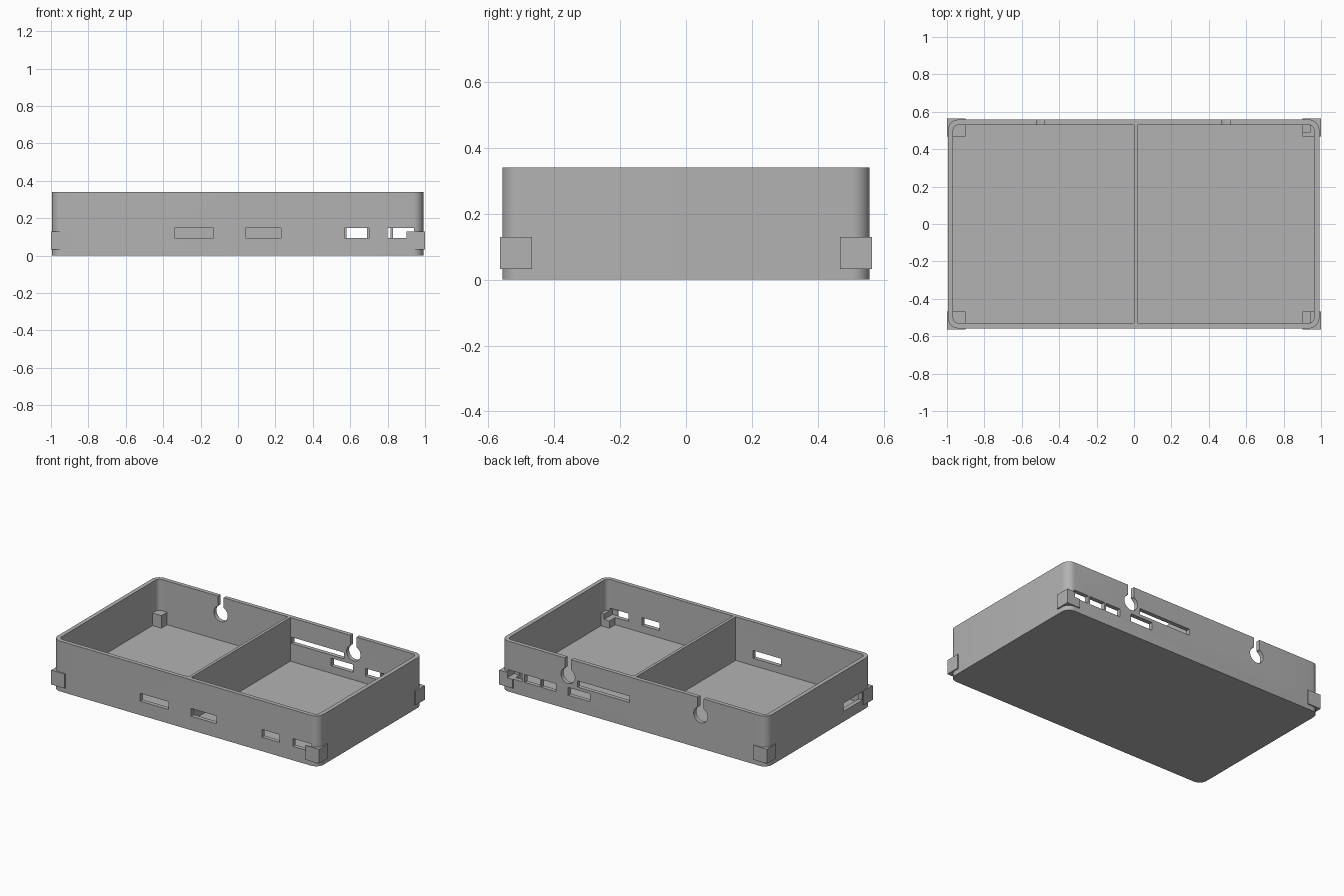
import bpy, bmesh, math
from mathutils import Matrix, Vector

if "Cube" in bpy.data.objects:
    bpy.data.objects.remove(bpy.data.objects["Cube"], do_unlink=True)

grey = bpy.data.materials.new("grey plastic")
grey.use_nodes = True
colour = (0.45, 0.45, 0.45, 1)
grey.diffuse_color = colour
grey.node_tree.nodes["Principled BSDF"].inputs["Base Color"].default_value = colour


def finish(name, bm):
    mesh = bpy.data.meshes.new(name)
    bm.to_mesh(mesh)
    bm.free()
    mesh.materials.append(grey)
    obj = bpy.data.objects.new(name, mesh)
    bpy.context.collection.objects.link(obj)
    return obj


def box(name, x, y, z, radius=0):
    """Box from ranges, with optional rounded upright edges."""
    bm = bmesh.new()
    bmesh.ops.create_cube(bm, size=1)
    for v in bm.verts:
        v.co = Vector([(r[0] + r[1]) / 2 + c * (r[1] - r[0]) for r, c in zip((x, y, z), v.co)])
    if radius:
        upright = [e for e in bm.edges
                   if abs(e.verts[0].co.z - e.verts[1].co.z) > 0.01]
        bmesh.ops.bevel(bm, geom=upright, offset=radius, segments=8,
                        profile=0.5, affect='EDGES')
    return finish(name, bm)


def cylinder(name, x, y, z, radius, depth):
    bm = bmesh.new()
    place = Matrix.Translation((x, y, z)) @ Matrix.Rotation(math.pi / 2, 4, 'X')
    bmesh.ops.create_cone(bm, cap_ends=True, segments=40, radius1=radius,
                          radius2=radius, depth=depth, matrix=place)
    return finish(name, bm)


def cut(target, cutter):
    cutter.hide_render = True
    bpy.context.view_layer.objects.active = target
    mod = target.modifiers.new("cut", 'BOOLEAN')
    mod.operation = 'DIFFERENCE'
    mod.solver = 'EXACT'
    mod.object = cutter
    bpy.ops.object.modifier_apply(modifier=mod.name)
    bpy.data.objects.remove(cutter, do_unlink=True)


# Open tray with rounded corners
tray = box("tray", (-0.995, 0.991), (-0.558, 0.558), (0, 0.34), 0.055)
cut(tray, box("cavity", (-0.967, 0.963), (-0.53, 0.53), (0.045, 0.5), 0.03))

# Port slots in the front, back and side walls
port = (0.094, 0.147)
front, back = (-0.6, -0.5), (0.5, 0.6)
for x in ((-0.34, -0.13), (0.04, 0.23), (0.57, 0.70), (0.80, 0.94)):
    cut(tray, box("front_slot", x, front, port))
for x in ((0.83, 0.94), (0.70, 0.815), (0.58, 0.69), (0.325, 0.49)):
    cut(tray, box("back_slot", x, back, port))
cut(tray, box("long_slot", (0.03, 0.42), back, (0.168, 0.21)))
cut(tray, box("side_slot", (-1.1, -0.9), (-0.46, -0.26), (0.07, 0.125)))

# Cable holes with a narrow notch up to the rim
for x in (-0.5, 0.492):
    cut(tray, cylinder("cable_hole", x, 0.55, 0.225, 0.052, 0.1))
    cut(tray, box("cable_notch", (x - 0.022, x + 0.022), back, (0.23, 0.4)))

# Divider wall between the two compartments
box("divider", (0, 0.02), (-0.53, 0.53), (0.045, 0.34))

# Corner blocks, the ones beside the ports relieved
for side, sx in (("left", 1), ("right", -1)):
    for end, sy in (("front", -1), ("back", 1)):
        block = box(f"{end}_{side}_corner_block", sorted((sx * 0.9, sx)),
                    sorted((sy * 0.468, sy * 0.565)), (0.033, 0.13))
        if sx > 0:
            depth = (0.49, 0.6) if sy > 0 else (-0.558, -0.4)
            cut(block, box("block_relief", (0.8, 0.94), depth, port))

# Smooth the round edges only
bpy.ops.object.select_all(action='DESELECT')
tray.select_set(True)
bpy.context.view_layer.objects.active = tray
bpy.ops.object.shade_smooth_by_angle(angle=math.radians(30))
